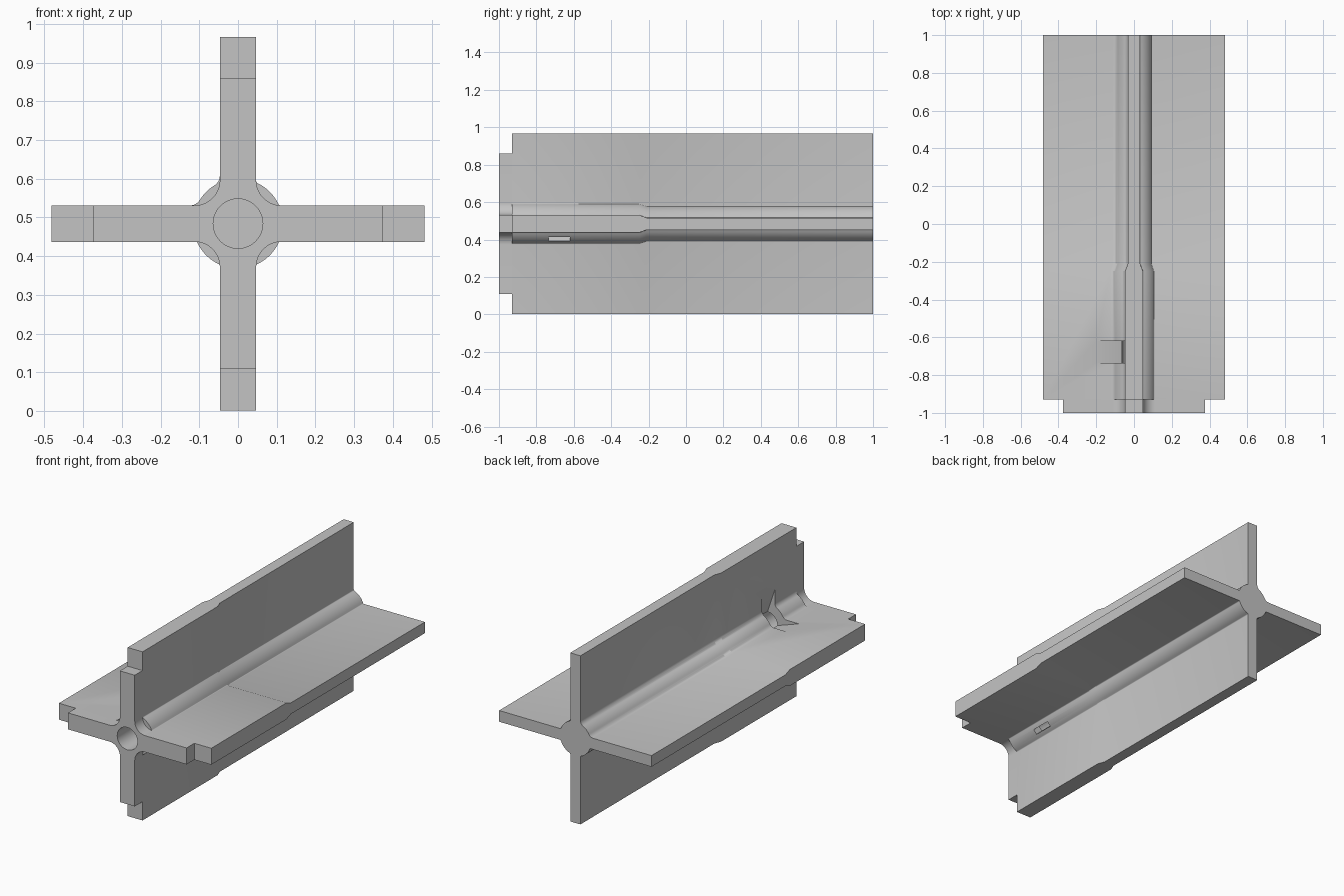
import bpy, bmesh, math
from mathutils import Vector

cube = bpy.data.objects.get("Cube")
if cube:
    bpy.data.objects.remove(cube)

CZ = 0.484      # height of the shaft axis
SPAN = 0.482    # fin reach from the axis
STEPS = 8

grey = bpy.data.materials.new("plain grey")
grey.use_nodes = True
colour = (0.55, 0.55, 0.55, 1)
grey.diffuse_color = colour
grey.node_tree.nodes["Principled BSDF"].inputs["Base Color"].default_value = colour


def arc(cx, cz, r, a, b, n=STEPS):
    return [(cx + r * math.cos(a + (b - a) * i / n),
             cz + r * math.sin(a + (b - a) * i / n)) for i in range(n + 1)]


def hub_curve(t, r, fillet):
    """Quadrant outline of the round hub, blended into the fins by a fillet."""
    c = math.sqrt((r + fillet) ** 2 - (t + fillet) ** 2)
    a = math.atan2(t + fillet, c)
    low = arc(c, t + fillet, fillet, -math.pi / 2, a - math.pi)
    mid = arc(0, 0, r, a, math.pi / 2 - a)
    high = [(z, x) for x, z in reversed(low)]
    return low + mid[1:-1] + high


def corner_curve(t, r):
    """Quadrant outline of a plain concave corner."""
    return arc(t + r, t + r, r, -math.pi / 2, -math.pi, 3 * STEPS)


def section(y, t, reach, hub):
    """Full cross outline at one station along the shaft."""
    ring = []
    for q in range(4):
        if hub:
            curve = hub_curve(t, hub, 0.03 if q == 1 else 0.006)
        else:
            curve = corner_curve(t, 0.065)
        c, s = round(math.cos(q * math.pi / 2)), round(math.sin(q * math.pi / 2))
        for x, z in [(reach, t)] + curve + [(t, reach)]:
            ring.append(Vector((x * c - z * s, y, CZ + x * s + z * c)))
    return ring


def loft(name, rings):
    bm = bmesh.new()
    loops = [[bm.verts.new(p) for p in ring] for ring in rings]
    n = len(loops[0])
    for a, b in zip(loops, loops[1:]):
        for i in range(n):
            j = (i + 1) % n
            bm.faces.new((a[i], a[j], b[j], b[i]))
    bm.faces.new(loops[0])
    bm.faces.new(loops[-1])
    bmesh.ops.recalc_face_normals(bm, faces=bm.faces)
    mesh = bpy.data.meshes.new(name)
    bm.to_mesh(mesh)
    bm.free()
    mesh.materials.append(grey)
    obj = bpy.data.objects.new(name, mesh)
    bpy.context.collection.objects.link(obj)
    return obj


def prism(name, outline, y0, y1):
    return loft(name, [[Vector((x, y, CZ + z)) for x, z in outline] for y in (y0, y1)])


# Finned shaft: notched nose, thick front, thin rear
shaft = loft("finned_shaft", [
    section(-1.0, 0.047, 0.375, None),
    section(-0.93, 0.047, 0.375, None),
    section(-0.93, 0.047, SPAN, 0.116),
    section(-0.25, 0.047, SPAN, 0.116),
    section(-0.21, 0.032, SPAN, 0.098),
    section(1.0, 0.032, SPAN, 0.098),
])

# Nose bore
bore = prism("bore_cutter", arc(0, 0, 0.064, 0, 2 * math.pi, 40)[:-1], -1.1, -0.62)

# Funnel pocket on one side, narrowing to a slit on the opposite side
half = [(-0.25, 0.064), (0.0, -0.021), (0.13, -0.151)]
funnel = prism("funnel_cutter", half + [(-z, -x) for x, z in reversed(half)], -0.735, -0.62)

for cutter in (bore, funnel):
    cut = shaft.modifiers.new(cutter.name, "BOOLEAN")
    cut.operation = "DIFFERENCE"
    cut.solver = "EXACT"
    cut.object = cutter

bpy.context.view_layer.update()
graph = bpy.context.evaluated_depsgraph_get()
carved = bpy.data.meshes.new_from_object(shaft.evaluated_get(graph))
shaft.modifiers.clear()
shaft.data = carved
for cutter in (bore, funnel):
    bpy.data.objects.remove(cutter)

# Smooth the round surfaces, keep the edges crisp
for obj in bpy.context.selected_objects:
    obj.select_set(False)
shaft.select_set(True)
bpy.context.view_layer.objects.active = shaft
bpy.ops.object.shade_smooth_by_angle(angle=math.radians(25))
